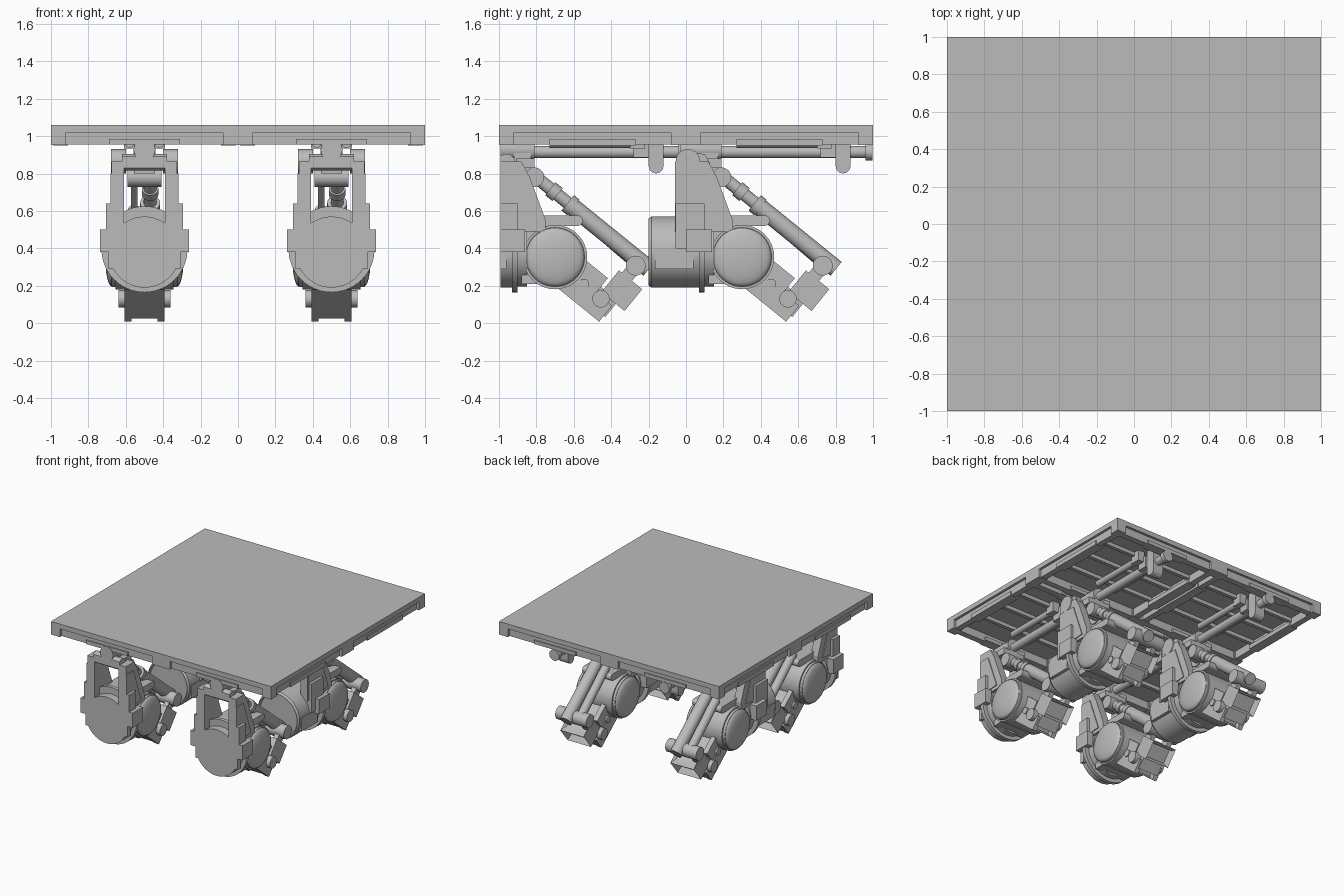
import bpy, bmesh, math
from mathutils import Vector, Matrix

if "Cube" in bpy.data.objects:
    bpy.data.objects.remove(bpy.data.objects["Cube"])

grey = bpy.data.materials.new("mid_grey")
grey.diffuse_color = (0.5, 0.5, 0.5, 1)
grey.use_nodes = True
grey.node_tree.nodes["Principled BSDF"].inputs["Base Color"].default_value = grey.diffuse_color

ANG = math.radians(-39)      # slope of forearm and piston
EX, EZ = 0.30, 0.353         # elbow centre (y, z) in unit space
offset = Vector((0, 0, 0))
clip = False


def finish(name, bm, smooth=True):
    """Move to the current unit, cut at the front plane, make the object."""
    bmesh.ops.translate(bm, verts=bm.verts, vec=offset)
    bmesh.ops.recalc_face_normals(bm, faces=bm.faces)
    if clip:
        res = bmesh.ops.bisect_plane(
            bm, geom=bm.verts[:] + bm.edges[:] + bm.faces[:],
            plane_co=(0, -0.993, 0), plane_no=(0, -1, 0), clear_outer=True)
        cut = [e for e in res["geom_cut"] if isinstance(e, bmesh.types.BMEdge)]
        if cut:
            bmesh.ops.holes_fill(bm, edges=cut, sides=0)
    if not bm.faces:
        bm.free()
        return
    bmesh.ops.recalc_face_normals(bm, faces=bm.faces)
    me = bpy.data.meshes.new(name)
    bm.to_mesh(me)
    bm.free()
    me.materials.append(grey)
    ob = bpy.data.objects.new(name, me)
    bpy.context.collection.objects.link(ob)
    if smooth:
        bpy.ops.object.select_all(action='DESELECT')
        ob.select_set(True)
        bpy.context.view_layer.objects.active = ob
        bpy.ops.object.shade_smooth_by_angle(angle=math.radians(32))


def recess(bm, direction, thick, depth):
    bm.normal_update()
    f = max(bm.faces, key=lambda f: f.normal.dot(direction))
    bmesh.ops.inset_individual(bm, faces=[f], thickness=thick, depth=-depth)


def box(name, x, y, z, inset=None):
    bm = bmesh.new()
    bmesh.ops.create_cube(bm, size=1)
    for v in bm.verts:
        v.co = [r[0] + (c + 0.5) * (r[1] - r[0]) for c, r in zip(v.co, (x, y, z))]
    if inset:
        recess(bm, *inset)
    finish(name, bm, False)


def slanted(name, x, d, n, insets=()):
    """Box in forearm space: d along the arm, n across it."""
    bm = bmesh.new()
    bmesh.ops.create_cube(bm, size=1)
    for v in bm.verts:
        v.co = [r[0] + (c + 0.5) * (r[1] - r[0]) for c, r in zip(v.co, (x, d, n))]
    for i in insets:
        recess(bm, *i)
    bmesh.ops.transform(bm, verts=bm.verts, matrix=Matrix.Translation((0, EX, EZ))
                        @ Matrix.Rotation(ANG, 4, 'X'))
    finish(name, bm, False)


def cyl(name, a, b, r, r2=None, seg=32, inset=None):
    a, b = Vector(a), Vector(b)
    bm = bmesh.new()
    bmesh.ops.create_cone(bm, cap_ends=True, segments=seg, radius1=r,
                          radius2=r if r2 is None else r2, depth=(b - a).length)
    q = (b - a).to_track_quat('Z', 'Y').to_matrix().to_4x4()
    bmesh.ops.transform(bm, verts=bm.verts, matrix=Matrix.Translation((a + b) / 2) @ q)
    if inset:
        recess(bm, *inset)
    finish(name, bm)


def xcyl(name, half, y, z, r):
    cyl(name, (-half, y, z), (half, y, z), r)


def profile(name, x0, x1, pts):
    """Side profile in (y, z), extruded along x."""
    bm = bmesh.new()
    f = bm.faces.new([bm.verts.new((x0, *p)) for p in pts])
    g = bmesh.ops.extrude_face_region(bm, geom=[f])["geom"]
    bmesh.ops.translate(bm, vec=(x1 - x0, 0, 0),
                        verts=[v for v in g if isinstance(v, bmesh.types.BMVert)])
    finish(name, bm, False)


def arm(d, n, x=0.0):
    c, s = math.cos(ANG), math.sin(ANG)
    return (x, EX + d * c - n * s, EZ + d * s + n * c)


def dome(name, s):
    bm = bmesh.new()
    bmesh.ops.create_uvsphere(bm, u_segments=32, v_segments=12, radius=1)
    bmesh.ops.bisect_plane(bm, geom=bm.verts[:] + bm.edges[:] + bm.faces[:],
                           plane_co=(0, 0, 0), plane_no=(0, 0, -1), clear_outer=True)
    for v in bm.verts:
        v.co = (s * (0.175 + 0.035 * v.co.z), EX + 0.157 * v.co.x, EZ + 0.157 * v.co.y)
    finish(name, bm)


def unit():
    # overhead slide
    cyl("slide_collar", (0, -0.03, 0.927), (0, 0.19, 0.927), 0.058)
    cyl("slide_rod", (0, 0.15, 0.915), (0, 0.97, 0.915), 0.033)
    cyl("slide_end_cap", (0, 0.96, 0.915), (0, 0.997, 0.915), 0.045)
    box("slide_bracket", (-0.06, 0.06), (0.72, 0.80), (0.885, 0.98))
    box("slide_hanger", (-0.055, 0.055), (0.08, 0.17), (0.80, 0.95))
    box("hanger_crossbar", (-0.1, 0.1), (0.09, 0.19), (0.83, 0.88))
    lug = [(0.80, 1.02), (0.80, 0.84)]
    lug += [(0.84 - 0.04 * math.cos(t * math.pi / 6), 0.84 - 0.04 * math.sin(t * math.pi / 6))
            for t in range(1, 6)] + [(0.88, 0.84), (0.88, 1.02)]
    profile("slide_lug", -0.045, 0.045, lug)
    for s in (-1, 1):
        cyl("guide_rod", (s * 0.08, 0.27, 0.962), (s * 0.08, 0.73, 0.962), 0.025, seg=20)
        box("guide_mount", (s * 0.08 - 0.03, s * 0.08 + 0.03), (0.7, 0.78), (0.935, 1.02))
    # yoke legs
    leg = [(-0.06, 0.49), (-0.06, 0.865), (0.12, 0.865), (0.165, 0.78), (0.25, 0.55), (0.25, 0.49)]
    for s in (-1, 1):
        profile("yoke_leg", s * 0.11, s * 0.175, leg)
        profile("yoke_leg_cover", s * 0.17, s * 0.182,
                [(-0.058, 0.5), (-0.058, 0.80), (0.10, 0.80), (0.2, 0.52)])
        box("yoke_foot", (s * 0.14, s * 0.205), (-0.055, 0.10), (0.40, 0.64))
        if not clip:
            profile("yoke_cap", s * 0.11, s * 0.165,
                    [(-0.05, 0.85), (-0.03, 0.91), (0.10, 0.905), (0.13, 0.85)])
            cyl("yoke_hub", (s * 0.10, 0.01, 0.865), (s * 0.18, 0.01, 0.865), 0.065)
        box("flange_lug", (s * 0.18, s * 0.237), (0.0, 0.14), (0.38, 0.5))
    xcyl("yoke_axle", 0.12, 0.04, 0.86, 0.045)
    # shoulder motor barrel
    cyl("motor_barrel", (0, 0.08, 0.38), (0, -0.185, 0.38), 0.19, seg=48)
    cyl("motor_rim", (0, -0.185, 0.38), (0, -0.2, 0.38), 0.19, 0.178, seg=48,
        inset=(Vector((0, -1, 0)), 0.025, 0.04))
    for s in (-1, 1):
        box("motor_side_panel", (s * 0.14, s * 0.193), (-0.165, 0.04), (0.29, 0.40))
    cyl("motor_flange", (0, 0.07, 0.395), (0, 0.10, 0.395), 0.23, seg=48)
    cyl("flange_ring", (0, 0.10, 0.385), (0, 0.15, 0.385), 0.19, seg=48)
    # elbow housing and side discs
    box("elbow_block", (-0.14, 0.14), (0.12, 0.30), (0.21, 0.52))
    box("elbow_top_plate", (-0.13, 0.13), (0.13, 0.42), (0.52, 0.575))
    xcyl("elbow_plate_end", 0.13, 0.42, 0.548, 0.028)
    xcyl("elbow_housing", 0.155, EX, EZ, 0.172)
    for s in (-1, 1):
        cyl("elbow_disc", (s * 0.15, EX, EZ), (s * 0.176, EX, EZ), 0.16, seg=40)
        dome("elbow_dome", s)
    # forearm and foot
    for s in (-1, 1):
        slanted("forearm_side", (s * 0.07, s * 0.107), (0.0, 0.40), (-0.12, -0.01))
        slanted("forearm_upper_side", (s * 0.06, s * 0.10), (0.05, 0.29), (-0.03, 0.09))
        cyl("forearm_pin", arm(0.21, -0.015, s * 0.08), arm(0.21, -0.015, s * 0.115), 0.028, seg=20)
    slanted("forearm_core", (-0.08, 0.08), (0.0, 0.38), (-0.115, -0.015),
            [(Vector((0, 1, 0)), 0.015, 0.03)])
    slanted("forearm_upper_core", (-0.07, 0.07), (0.0, 0.27), (-0.03, 0.07))
    xcyl("foot_roller", 0.14, 0.615 - 0.07, 0.13, 0.046)
    slanted("foot_block", (-0.107, 0.107), (0.31, 0.47), (0.01, 0.16),
            [(Vector((0, 1, 0)), 0.025, 0.05), (Vector((0, 0, 1)), 0.025, 0.02)])
    slanted("foot_neck", (-0.09, 0.09), (0.28, 0.41), (-0.08, 0.03))
    # piston above the forearm
    for s in (-1, 1):
        slanted("piston_link", (s * 0.06, s * 0.10), (0.33, 0.40), (0.12, 0.25))
    cyl("piston_joint", arm(0.364, 0.236, -0.14), arm(0.364, 0.236, 0.14), 0.053)
    cyl("piston_barrel", arm(-0.10, 0.268, 0.03), arm(0.43, 0.268, 0.03), 0.047)
    cyl("piston_collar", arm(-0.13, 0.268, 0.03), arm(-0.09, 0.268, 0.03), 0.053)
    cyl("piston_rod", arm(-0.36, 0.268, 0.03), arm(-0.1, 0.268, 0.03), 0.034)
    cyl("piston_rod_collar", arm(-0.25, 0.268, 0.03), arm(-0.20, 0.268, 0.03), 0.044)
    cyl("side_rod", arm(-0.36, 0.268, -0.055), arm(0.36, 0.25, -0.055), 0.018, seg=16)
    cyl("side_rod_sleeve", arm(-0.08, 0.261, -0.055), arm(0.34, 0.25, -0.055), 0.034, seg=20)
    xcyl("piston_pivot", 0.09, 0.19, 0.78, 0.052)


# four hanging arms; the front pair is cut flat at the platform edge
for ux in (-0.5, 0.5):
    for uy in (0.0, -1.0):
        offset, clip = Vector((ux, uy, 0)), uy < 0
        unit()

# platform: slab, then corner blocks, recessed edge beams and ribs per tile
offset, clip = Vector((0, 0, 0)), False
box("platform_slab", (-1, 1), (-1, 1), (1.02, 1.06))
for tx in (-0.5, 0.5):
    for ty in (-0.5, 0.5):
        offset = Vector((tx, ty, 0))
        for s in (-1, 1):
            for t in (-1, 1):
                box("corner_block", (s * 0.42, s * 0.5), (t * 0.42, t * 0.5), (0.953, 1.02))
            box("edge_beam_x", (-0.42, 0.42), (s * 0.43, s * 0.48), (0.955, 1.02))
            box("edge_beam_y", (s * 0.43, s * 0.48), (-0.42, 0.42), (0.955, 1.02))
            box("edge_pad_x", (-0.19, 0.19), (s * 0.41, s * 0.49), (0.955, 0.985))
            box("edge_pad_y", (s * 0.41, s * 0.49), (-0.23, 0.23), (0.95, 0.985))
        for ry in (-0.22, 0.0, 0.22):
            box("underside_rib", (-0.43, 0.43), (ry - 0.015, ry + 0.015), (0.99, 1.02))
